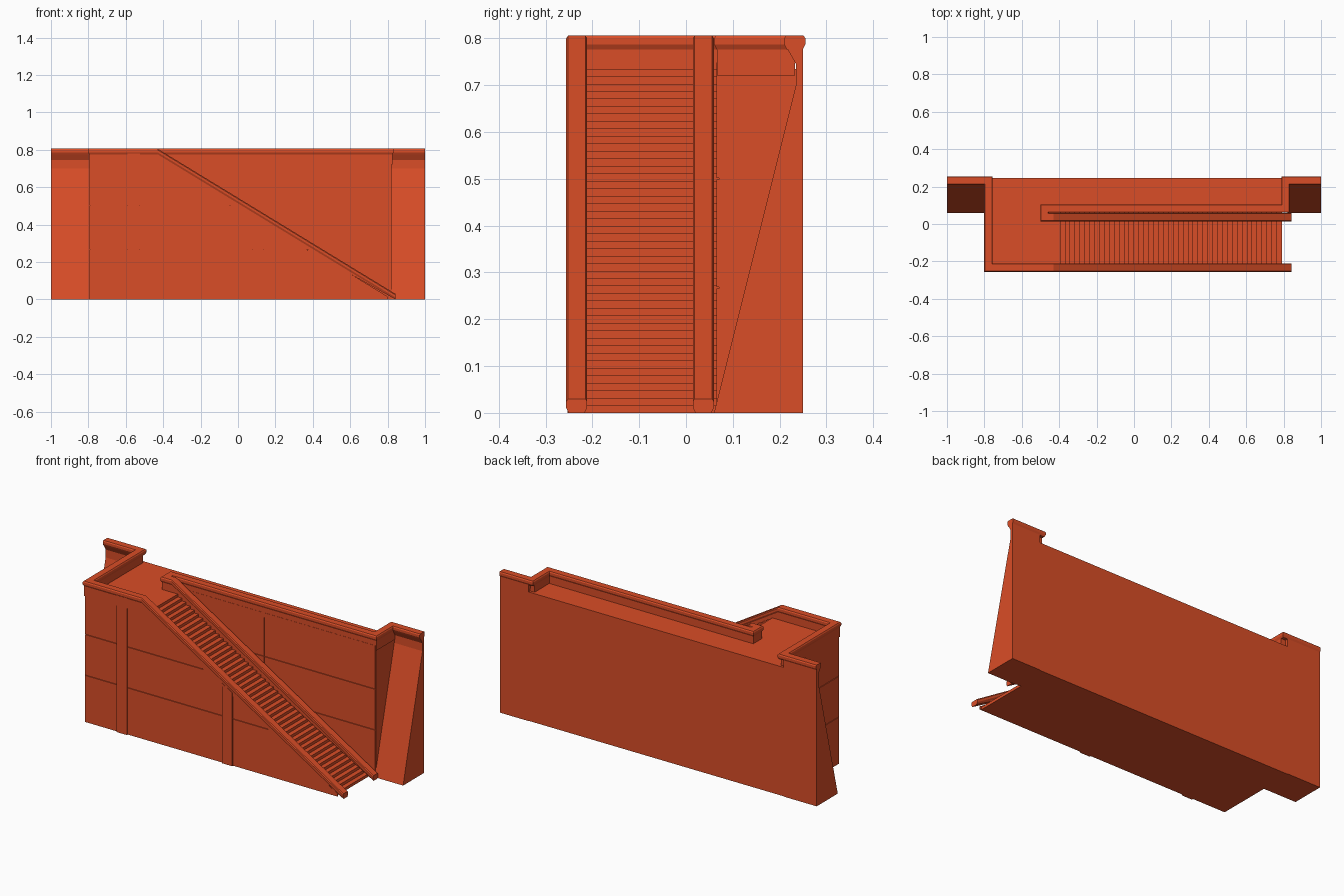
import bpy, bmesh
from mathutils import Vector

old = bpy.data.objects.get("Cube")
if old:
    bpy.data.objects.remove(old, do_unlink=True)

# One painted colour
mat = bpy.data.materials.new("burnt orange")
mat.use_nodes = True
colour = (0.70, 0.075, 0.02, 1)
mat.diffuse_color = colour
mat.node_tree.nodes["Principled BSDF"].inputs["Base Color"].default_value = colour

TOP, FLOOR, STEPS = 0.806, 0.735, 46
RAIL_TOP, RAIL_FOOT = Vector((-0.43, 0, TOP)), Vector((0.842, 0, 0.03))


def finish(name, bm):
    bmesh.ops.recalc_face_normals(bm, faces=bm.faces)
    me = bpy.data.meshes.new(name)
    bm.to_mesh(me)
    bm.free()
    me.materials.append(mat)
    ob = bpy.data.objects.new(name, me)
    bpy.context.collection.objects.link(ob)
    return ob


def prism(name, pts, place, lo, hi):
    """Extrude a 2D outline between lo and hi."""
    bm = bmesh.new()
    a = [bm.verts.new(place(p, lo)) for p in pts]
    b = [bm.verts.new(place(p, hi)) for p in pts]
    bm.faces.new(a)
    bm.faces.new(b)
    for i in range(len(pts)):
        j = (i + 1) % len(pts)
        bm.faces.new((a[i], a[j], b[j], b[i]))
    finish(name, bm)


def along_x(p, t):
    return (t, p[0], p[1])


def along_y(p, t):
    return (p[0], t, p[1])


def box(name, x, y, z, under_rail=False):
    """Box from ranges, optionally trimmed below the sloping rail."""
    bm = bmesh.new()
    bmesh.ops.create_cube(bm, size=1)
    for v in bm.verts:
        v.co = [r[0] if c < 0 else r[1] for c, r in zip(v.co, (x, y, z))]
    if under_rail:
        d = RAIL_FOOT - RAIL_TOP
        cut = bmesh.ops.bisect_plane(
            bm, geom=bm.verts[:] + bm.edges[:] + bm.faces[:],
            plane_co=RAIL_TOP - Vector((0, 0, 0.04)),
            plane_no=(-d.z, 0, d.x), clear_outer=True)
        edges = [e for e in cut["geom_cut"] if isinstance(e, bmesh.types.BMEdge)]
        if edges:
            bmesh.ops.holes_fill(bm, edges=edges)
    finish(name, bm)


def sweep(name, path, profile):
    """Mitred moulding with upright sections, kept above the ground."""
    pts = [Vector(p) for p in path]
    normals = []
    for p, q in zip(pts, pts[1:]):
        d = (q - p).to_2d().normalized()
        normals.append(Vector((-d.y, d.x)))
    bm = bmesh.new()
    rings = []
    for i, p in enumerate(pts):
        n1, n2 = normals[max(i - 1, 0)], normals[min(i, len(normals) - 1)]
        m = (n1 + n2) / (1 + n1.dot(n2))
        rings.append([bm.verts.new((p.x + m.x * u, p.y + m.y * u, max(p.z + v, 0)))
                      for u, v in profile])
    n = len(profile)
    for a, b in zip(rings, rings[1:]):
        for i in range(n):
            j = (i + 1) % n
            bm.faces.new((a[i], a[j], b[j], b[i]))
    bm.faces.new(rings[0])
    bm.faces.new(rings[-1])
    finish(name, bm)


# Solid stair and landing block with sawtooth steps
foot_x, head_x = 0.79, -0.42
run, rise = (foot_x - head_x) / STEPS, FLOOR / STEPS
outline = [(-0.79, 0), (foot_x, 0)]
for i in range(STEPS):
    x = foot_x - i * run
    outline += [(x, (i + 1) * rise), (x - run, (i + 1) * rise)]
outline.append((-0.79, FLOOR))
prism("stair_and_landing", outline, along_y, -0.24, 0.072)

# Walkway behind the stair
box("walkway", (-0.79, 0.822), (0.07, 0.247), (0, FLOOR))

# Battered wing walls at both ends
wing = [(0.06, 0), (0.25, 0), (0.25, 0.785), (0.215, 0.78), (0.235, 0.745), (0.235, 0.70)]
prism("right_wing", wing, along_x, -1, -0.79)
prism("left_wing", wing, along_x, 0.82, 1)

# Parapets and sloping rails: low wall topped by a moulded cap
half = [(0.017, -0.03), (0.0225, -0.019), (0.0225, -0.006), (0.0185, 0)]
cap = half + [(-u, v) for u, v in reversed(half)]
wall = [(0.017, -0.085), (0.017, -0.025), (-0.017, -0.025), (-0.017, -0.085)]
BACK, FRONT, INNER, REAR = 0.2325, -0.2335, 0.037, 0.083
fx, fz, tx = RAIL_FOOT.x, RAIL_FOOT.z, RAIL_TOP.x
outer_path = [(-1, BACK, TOP), (-0.7785, BACK, TOP), (-0.7785, FRONT, TOP),
              (tx, FRONT, TOP), (fx, FRONT, fz)]
inner_path = [(fx, INNER, fz), (tx, INNER, TOP), (-0.478, INNER, TOP),
              (-0.478, REAR, TOP), (0.81, REAR, TOP), (0.81, BACK, TOP), (1, BACK, TOP)]
sweep("outer_cap", outer_path, cap)
sweep("outer_parapet", outer_path[1:], wall)
sweep("inner_cap", inner_path, cap)
sweep("inner_parapet", inner_path[:-1], wall)

# Cladding panels with narrow joints
GAP = 0.0015
rows = [(0, 0.267), (0.267, 0.5), (0.5, 0.75)]
for k, (z0, z1) in enumerate(rows):
    zr = (z0 + GAP * (k > 0), z1 - GAP)
    box(f"front_panel_{k}", (-0.79, 0.80), (-0.245, -0.239), zr, True)
    box(f"side_panel_{k}", (-0.795, -0.789), (-0.245, 0.06), zr)
    for s, (x0, x1) in enumerate([(-0.42, 0.12), (0.12, 0.822)]):
        box(f"rear_panel_{k}_{s}", (x0 + GAP, x1 - GAP), (0.065, 0.073), zr)

# Pilasters on the front
box("landing_pilaster", (-0.59, -0.525), (-0.253, -0.23), (0, 0.78))
box("stair_pilaster", (0.075, 0.14), (-0.253, -0.23), (0, 0.6), True)
